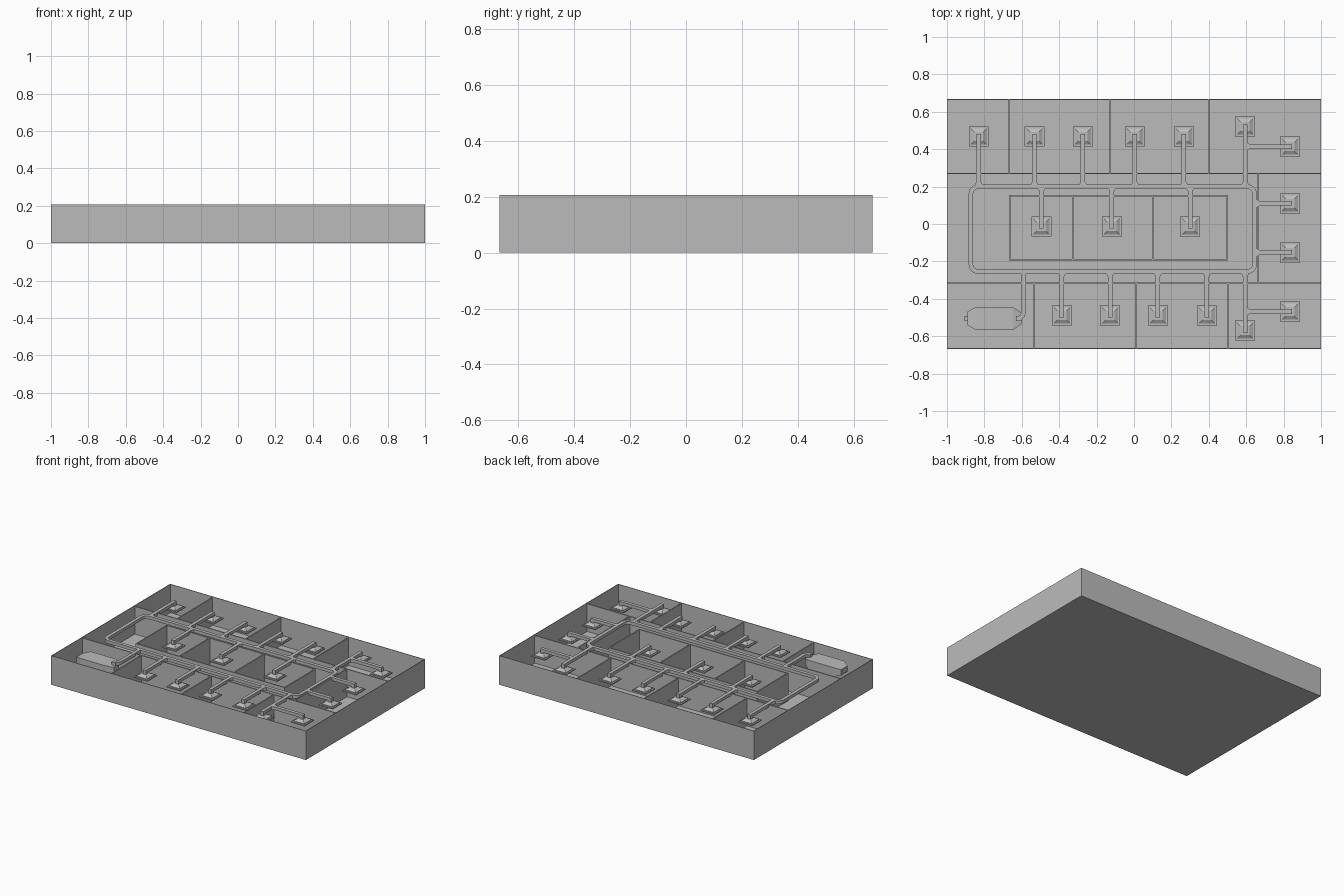
import bpy, bmesh, math
from mathutils import Vector

if "Cube" in bpy.data.objects:
    bpy.data.objects.remove(bpy.data.objects["Cube"])

grey = bpy.data.materials.new("plain_grey")
grey.use_nodes = True
grey.diffuse_color = (0.5, 0.5, 0.5, 1)
grey.node_tree.nodes["Principled BSDF"].inputs["Base Color"].default_value = (0.5, 0.5, 0.5, 1)

HX, HY, TOP = 1.0, 0.667, 0.206     # shell half sizes and height
WALL_TOP = 0.2
DUCT_W, DUCT_LOW, DUCT_HIGH = 0.024, 0.183, 0.205
BACK, FRONT, LEFT, RIGHT = 0.2, -0.255, -0.872, 0.645   # main duct loop


def finish(name, bm):
    bmesh.ops.recalc_face_normals(bm, faces=bm.faces)
    mesh = bpy.data.meshes.new(name)
    bm.to_mesh(mesh)
    bm.free()
    mesh.materials.append(grey)
    obj = bpy.data.objects.new(name, mesh)
    bpy.context.collection.objects.link(obj)
    return obj


def loft(bm, rings, closed=False):
    """Skin equal rings of points; cap the ends unless closed."""
    vs = [[bm.verts.new(p) for p in ring] for ring in rings]
    n = len(vs[0])
    pairs = list(zip(vs, vs[1:])) + ([(vs[-1], vs[0])] if closed else [])
    for a, b in pairs:
        for i in range(n):
            j = (i + 1) % n
            bm.faces.new((a[i], a[j], b[j], b[i]))
    if not closed:
        bm.faces.new(vs[0])
        bm.faces.new(vs[-1])


def rect(x, y, hx, hy, z):
    return [(x - hx, y - hy, z), (x + hx, y - hy, z), (x + hx, y + hy, z), (x - hx, y + hy, z)]


def box(bm, x0, x1, y0, y1, z0, z1):
    x, y, hx, hy = (x0 + x1) / 2, (y0 + y1) / 2, (x1 - x0) / 2, (y1 - y0) / 2
    loft(bm, [rect(x, y, hx, hy, z0), rect(x, y, hx, hy, z1)])


def arc(cx, cy, r, start, end, steps=6):
    return [(cx + r * math.cos(math.radians(start + (end - start) * i / steps)),
             cy + r * math.sin(math.radians(start + (end - start) * i / steps)))
            for i in range(steps + 1)]


def duct(bm, path, closed=False):
    """Sweep a rectangular section along a level path with mitred corners."""
    pts = [Vector(p) for p in path]
    n, rings = len(pts), []
    for i, p in enumerate(pts):
        before = pts[i - 1] if closed or i else p
        after = pts[(i + 1) % n] if closed or i < n - 1 else p
        a, b = (p - before).normalized(), (after - p).normalized()
        t = (a + b).normalized()
        side = Vector((-t.y, t.x)) * DUCT_W / 2 / max(t.dot(b), t.dot(a))
        l, r = p + side, p - side
        rings.append([(l.x, l.y, DUCT_LOW), (r.x, r.y, DUCT_LOW),
                      (r.x, r.y, DUCT_HIGH), (l.x, l.y, DUCT_HIGH)])
    loft(bm, rings, closed)


# Floor and outer shell
bm = bmesh.new()
box(bm, -HX, HX, -HY, HY, 0, 0.004)
finish("floor", bm)
bm = bmesh.new()
T = 0.004
loft(bm, [rect(0, 0, HX, HY, 0), rect(0, 0, HX, HY, TOP),
          rect(0, 0, HX - T, HY - T, TOP), rect(0, 0, HX - T, HY - T, 0)], closed=True)
finish("outer_walls", bm)

# Room partitions
bm = bmesh.new()
H = 0.004


def wall_x(y, x0, x1):
    box(bm, x0, x1, y - H, y + H, 0, WALL_TOP)


def wall_y(x, y0, y1):
    box(bm, x - H, x + H, y0, y1, 0, WALL_TOP)


for y in (0.27, -0.318):
    wall_x(y, -HX, HX)
for x in (-0.667, -0.13, 0.4):
    wall_y(x, 0.27, HY)
for x in (-0.535, 0.013, 0.505):
    wall_y(x, -HY, -0.318)
wall_y(0.665, -0.318, 0.27)
for y in (0.15, -0.19):
    wall_x(y, -0.667, 0.502)
for x in (-0.664, -0.328, 0.1, 0.499):
    wall_y(x, -0.19, 0.15)
finish("partition_walls", bm)

# Main duct loop with rounded corners
R = 0.04
loop = (arc(RIGHT - R, BACK - R, R, 0, 90) + arc(LEFT + R, BACK - R, R, 90, 180)
        + arc(LEFT + R, FRONT + R, R, 180, 270) + arc(RIGHT - R, FRONT + R, R, 270, 360))
bm = bmesh.new()
duct(bm, loop, closed=True)
finish("main_duct_loop", bm)

# Each outlet: where its branch starts, then the diffuser centre
outlets = [((x, BACK), (x, 0.468)) for x in (-0.83, -0.532, -0.273, 0.005, 0.267)]
outlets += [((x, BACK), (x, -0.013)) for x in (-0.495, -0.118, 0.3)]
outlets += [((x, FRONT), (x, -0.489)) for x in (-0.385, -0.128, 0.128, 0.39)]
outlets += [((RIGHT, y), (0.834, y)) for y in (0.11, -0.152)]
outlets += [((0.594, BACK), (0.594, 0.521)), ((0.594, FRONT), (0.594, -0.57))]
outlets += [((0.594, y), (0.834, y)) for y in (0.414, -0.468)]

ducts, diffusers = bmesh.new(), bmesh.new()
for start, end in outlets:
    s, e = Vector(start), Vector(end)
    d = (e - s).normalized()
    duct(ducts, [s + d * 0.006, e + d * DUCT_W / 2])
    # Flared collar where the branch leaves its parent duct
    rings = []
    for dist, half in ((0.011, 0.02), (0.026, DUCT_W / 2)):
        c, side = s + d * dist, Vector((-d.y, d.x)) * half
        l, r = c + side, c - side
        rings.append([(l.x, l.y, DUCT_LOW), (r.x, r.y, DUCT_LOW),
                      (r.x, r.y, DUCT_HIGH - 0.001), (l.x, l.y, DUCT_HIGH - 0.001)])
    loft(ducts, rings)
    # Flange, sloped hood and neck
    loft(diffusers, [rect(e.x, e.y, h, h, z) for h, z in
                     ((0.053, 0.152), (0.053, 0.16), (0.043, 0.16), (0.043, 0.164),
                      (0.024, 0.175), (DUCT_W / 2, 0.175), (DUCT_W / 2, 0.19))])
finish("branch_ducts", ducts)
finish("air_diffusers", diffusers)

# Supply duct bending into the air handling unit
bm = bmesh.new()
duct(bm, [(-0.592, FRONT)] + arc(-0.627, -0.472, 0.035, 0, -90))
finish("supply_duct", bm)

# Air handling unit: body tapering to a spigot at each end
bm = bmesh.new()
UY, UZ = -0.505, 0.158
loft(bm, [[(x, UY - w, UZ - h), (x, UY + w, UZ - h), (x, UY + w, UZ + h), (x, UY - w, UZ + h)]
          for x, w, h in ((-0.905, 0.014, 0.01), (-0.89, 0.014, 0.01), (-0.89, 0.036, 0.02),
                          (-0.845, 0.062, 0.033), (-0.648, 0.062, 0.033),
                          (-0.6, 0.03, 0.02))])
box(bm, -0.63, -0.6, UY - 0.014, UY + 0.014, 0.16, 0.204)
finish("air_handling_unit", bm)
